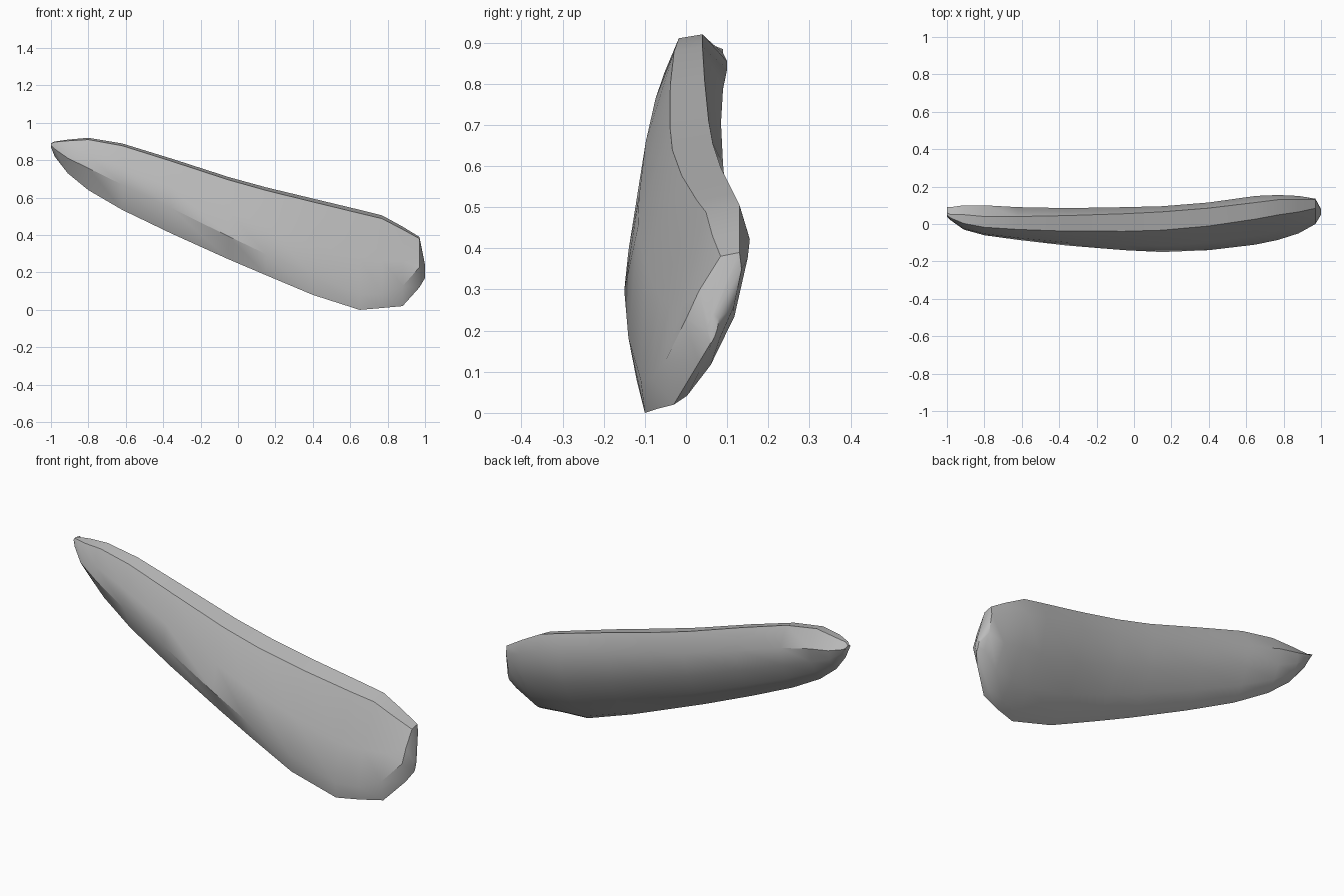
import bpy, bmesh, math

default = bpy.data.objects.get("Cube")
if default:
    bpy.data.objects.remove(default, do_unlink=True)


def flat_material(name, rgb):
    mat = bpy.data.materials.new(name)
    mat.use_nodes = True
    colour = (*rgb, 1)
    mat.diffuse_color = colour
    mat.node_tree.nodes["Principled BSDF"].inputs["Base Color"].default_value = colour
    return mat


# Stations along the blade: x, top z, bottom z, then y of bulge, keel, crest and back,
# and the height of the bulge as a share of the section
STATIONS = [
    (-1, .89, .87, .04, .06, .06, .09, .5),
    (-.98, .9, .82, .02, .05, .05, .09, .5),
    (-.91, .91, .73, -.03, .03, .05, .1, .45),
    (-.8, .92, .64, -.06, .01, .04, .1, .42),
    (-.62, .89, .535, -.085, -.02, .04, .09, .38),
    (-.36, .81, .41, -.115, -.05, .045, .085, .34),
    (-.05, .71, .27, -.14, -.08, .055, .09, .28),
    (.15, .655, .185, -.15, -.1, .065, .095, .24),
    (.4, .595, .08, -.14, -.12, .085, .115, .2),
    (.65, .535, 0, -.11, -.1, .115, .15, .15),
    (.77, .505, .01, -.085, -.07, .13, .155, .15),
    (.88, .445, .02, -.05, -.03, .13, .15, .25),
    (.97, .39, .12, 0, .03, .13, .135, .4),
    (1, .24, .17, .05, .06, .07, .08, .5),
]


def mix(a, b, t):
    return a + (b - a) * t


def cross_section(x, top, bottom, bulge, keel, crest, back, bulge_height):
    """Tilted lens section: crest, shoulder, front, bulge, keel, rim, then up the back."""
    along = (x + 1) / 2
    back_height = mix(.68, .85, along)
    shoulder = mix(crest, bulge, mix(.6, .35, along))
    outline = [
        (crest, 1),
        (shoulder, .965),
        (mix(shoulder, bulge, mix(.85, .62, along)), mix(.965, bulge_height, .55)),
        (bulge, bulge_height),
        (keel, 0),
        (mix(keel, back, .18), back_height * .06),
        (mix(keel, back, .5), back_height * .27),
        (mix(keel, back, .82), back_height * .6),
        (back, back_height),
    ]
    return [(x, y, mix(bottom, top, height)) for y, height in outline]


# Loft the sections into one closed shell
bm = bmesh.new()
rings = [[bm.verts.new(point) for point in cross_section(*station)]
         for station in STATIONS]
for ring, following in zip(rings, rings[1:]):
    for i in range(len(ring)):
        j = (i + 1) % len(ring)
        bm.faces.new((ring[i], ring[j], following[j], following[i]))
for end in (rings[0], rings[-1]):
    bm.faces.new(end)
bmesh.ops.recalc_face_normals(bm, faces=bm.faces[:])

mesh = bpy.data.meshes.new("stone_blade")
bm.to_mesh(mesh)
bm.free()
mesh.materials.append(flat_material("stone grey", (.5, .5, .5)))
blade = bpy.data.objects.new("stone_blade", mesh)
bpy.context.collection.objects.link(blade)

# Smooth faces with crisp ridges
bpy.ops.object.select_all(action="DESELECT")
blade.select_set(True)
bpy.context.view_layer.objects.active = blade
bpy.ops.object.shade_smooth_by_angle(angle=math.radians(36))
